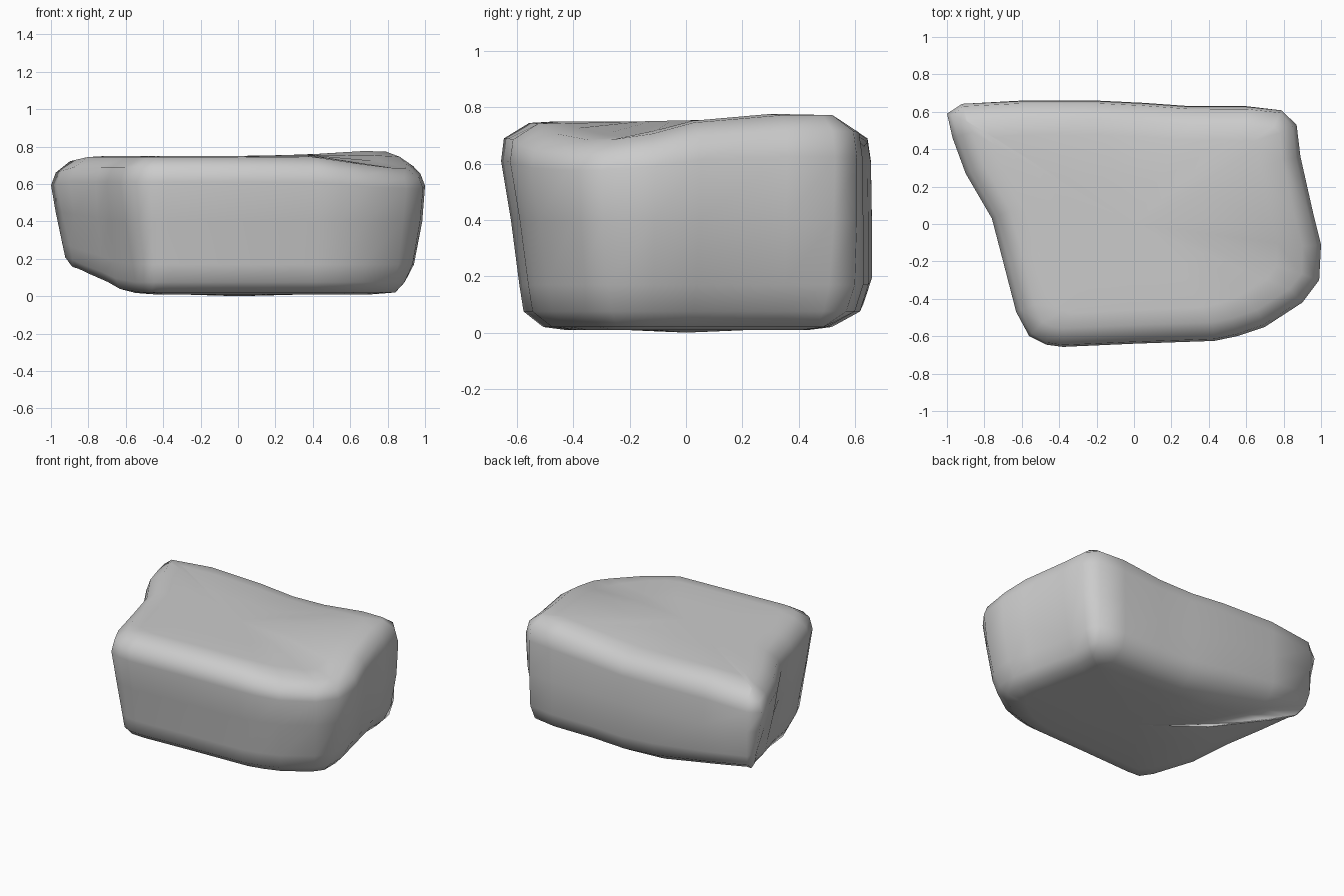
import bpy, bmesh
from mathutils import Vector

if "Cube" in bpy.data.objects:
    bpy.data.objects.remove(bpy.data.objects["Cube"])

# Plan outline of the boulder, counter-clockwise from the front-left corner
outline = [Vector(p) for p in [
    (-.56, -.60), (-.47, -.645), (-.38, -.657), (0, -.64), (.43, -.625),
    (.55, -.60), (.70, -.55), (.90, -.42), (.99, -.30), (1.0, -.11),
    (.96, .05), (.89, .36), (.87, .53), (.79, .61), (.60, .63), (.30, .63),
    (.05, .648), (-.20, .66), (-.60, .66), (-.92, .645), (-1.0, .59),
    (-.97, .46), (-.90, .27), (-.76, .03), (-.70, -.2), (-.63, -.47)]]
n = len(outline)

# Height and inset on the front, right, back and left sides
levels = [
    (.02, .15, .16, .13, .12),
    (.075, .08, .11, .03, .09),
    (.17, .065, .06, .0, .075),
    (.40, .035, .015, .0, .03),
    (.61, .0, .0, .003, .0),
    (.69, .01, .025, .015, .03),
    (.745, .10, .10, .10, .11)]


def clamp(v):
    return max(0.0, min(1.0, v))


def warp(x, y, z):
    low, top = clamp(1 - z / .6), clamp((z - .5) / .2)
    # Foot of the left side is straighter than its upper edge
    x -= .075 * low * clamp(-x / .5) * clamp(1 - abs(y + .04) / .4)
    # Underside rises towards the back-left corner
    z += .18 * low * max(0, -x + .6 * y - .42)
    # Top rises at back right, dips at front right, back middle and back left
    z += top * .028 * clamp((x - .25) / .45) * clamp((y + .2) / .4)
    z -= top * .06 * clamp((x - .4) / .4) * clamp((.1 - y) / .3)
    z -= top * .03 * clamp(1 - abs(x - .07) / .5) * clamp((y - .35) / .2)
    z -= top * .03 * clamp((-.7 - x) / .25) * clamp((y - .3) / .25)
    return (x, y, z)


def ring(bm, z, front, right, back, left, scale=1.0):
    verts = []
    for i, p in enumerate(outline):
        a = (p - outline[i - 1]).normalized()
        b = (outline[(i + 1) % n] - p).normalized()
        t = (a + b).normalized()
        nx, ny = t.y, -t.x
        d = nx * nx * (right if nx > 0 else left) + ny * ny * (back if ny > 0 else front)
        q = (p - Vector((nx, ny)) * d) * scale
        verts.append(bm.verts.new(warp(q.x, q.y, z)))
    return verts


bm = bmesh.new()
# Inner cap rings close the underside and the top
rings = [ring(bm, .01, *levels[0][1:], scale=s) for s in (.45, .85)]
rings += [ring(bm, *lv) for lv in levels]
rings += [ring(bm, .75, *levels[-1][1:], scale=s) for s in (.85, .45)]
for lo, hi in zip(rings, rings[1:]):
    for i in range(n):
        j = (i + 1) % n
        bm.faces.new((lo[i], lo[j], hi[j], hi[i]))
for loop, z, flip in ((rings[0], .0, True), (rings[-1], .75, False)):
    c = bm.verts.new((0, 0, z))
    for i in range(n):
        j = (i + 1) % n
        bm.faces.new((c, loop[j], loop[i]) if flip else (c, loop[i], loop[j]))
for f in bm.faces:
    f.smooth = True
bmesh.ops.recalc_face_normals(bm, faces=bm.faces)

mesh = bpy.data.meshes.new("boulder")
bm.to_mesh(mesh)
bm.free()
boulder = bpy.data.objects.new("boulder", mesh)
bpy.context.collection.objects.link(boulder)
